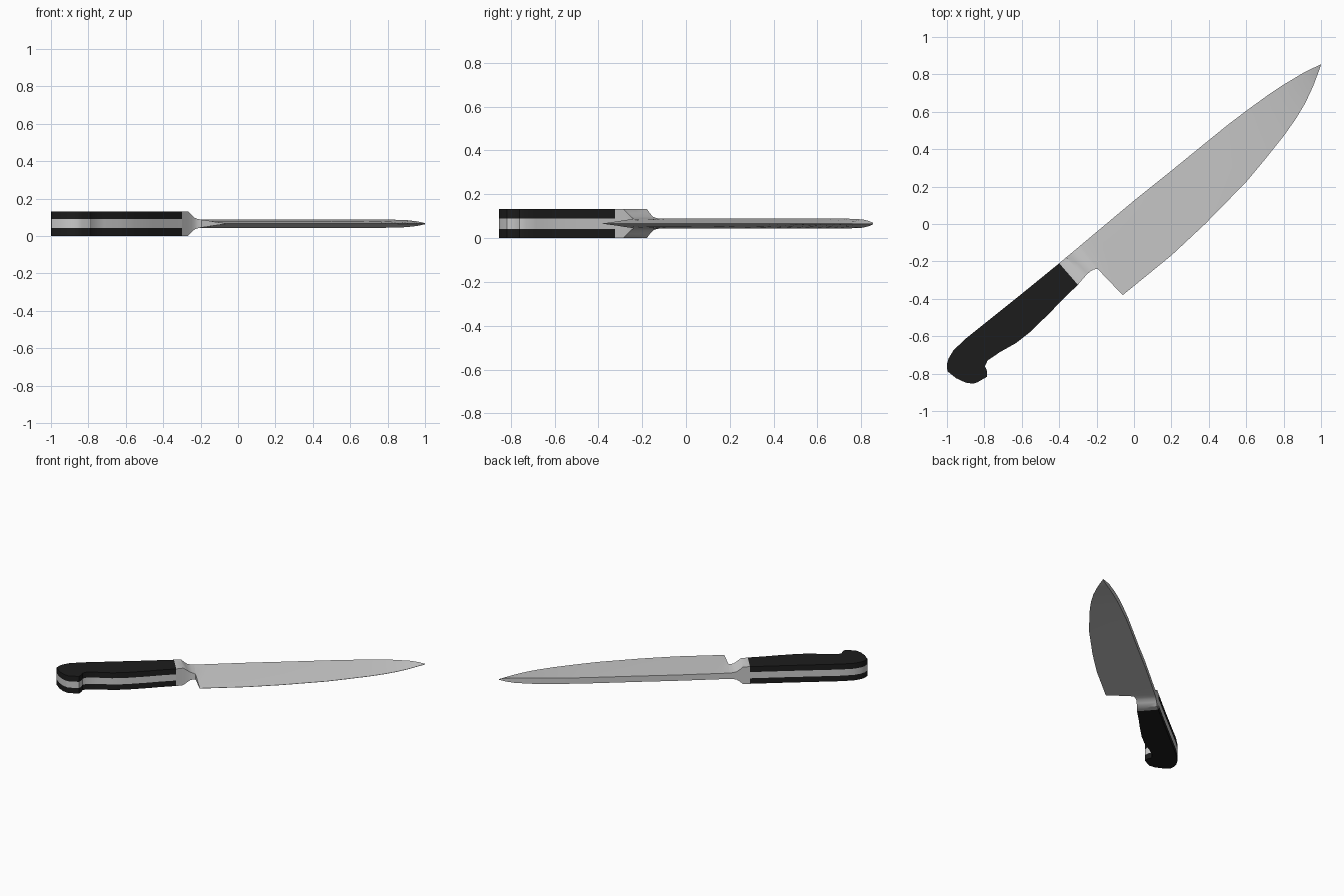
import bpy, bmesh, math
from mathutils import Vector

MID = 0.066  # height of the knife's centre plane

black = bpy.data.materials.new("black_handle")
black.diffuse_color = (0.012, 0.012, 0.012, 1)


def finish(name, bm, angle, mat=None):
    bmesh.ops.recalc_face_normals(bm, faces=bm.faces)
    me = bpy.data.meshes.new(name)
    bm.to_mesh(me)
    bm.free()
    ob = bpy.data.objects.new(name, me)
    bpy.context.collection.objects.link(ob)
    if mat:
        me.materials.append(mat)
    bpy.ops.object.select_all(action='DESELECT')
    ob.select_set(True)
    bpy.context.view_layer.objects.active = ob
    bpy.ops.object.shade_smooth_by_angle(angle=math.radians(angle))
    return ob


def slab(name, outline, z0, z1, mat=None):
    bm = bmesh.new()
    face = bm.faces.new([bm.verts.new((x, y, z0)) for x, y in outline])
    ext = bmesh.ops.extrude_face_region(bm, geom=[face])
    for v in ext["geom"]:
        if isinstance(v, bmesh.types.BMVert):
            v.co.z = z1
    return finish(name, bm, 35, mat)


def loft(name, stations, angle):
    # station: spine x, y, lower edge x, y, half thickness at spine and at edge
    bm = bmesh.new()
    rings = []
    for sx, sy, ex, ey, hs, he in stations:
        a, b = Vector((sx, sy, MID)), Vector((ex, ey, MID))
        hm = 0.55 * max(hs, he) + 0.45 * he
        rows = [(0, hs), (0.5, hm), (1, he)]
        pts = [a.lerp(b, t) + Vector((0, 0, h)) for t, h in rows]
        pts += [a.lerp(b, t) - Vector((0, 0, h)) for t, h in reversed(rows)]
        rings.append([bm.verts.new(p) for p in pts])
    for r, s in zip(rings, rings[1:]):
        for i in range(6):
            j = (i + 1) % 6
            bm.faces.new((r[i], r[j], s[j], s[i]))
    bm.faces.new(rings[0])
    bm.faces.new(rings[-1])
    return finish(name, bm, angle)


# handle: steel tang between two black scales
handle = [(-0.40, -0.21), (-0.60, -0.373), (-0.80, -0.533), (-0.90, -0.613),
          (-0.965, -0.675), (-0.992, -0.72), (-1.0, -0.75), (-0.998, -0.787),
          (-0.95, -0.825), (-0.90, -0.848), (-0.86, -0.854), (-0.835, -0.845),
          (-0.786, -0.817), (-0.786, -0.785), (-0.797, -0.76), (-0.783, -0.73),
          (-0.717, -0.685), (-0.63, -0.636), (-0.556, -0.578), (-0.45, -0.475),
          (-0.38, -0.402), (-0.30, -0.325)]
slab("tang", handle, 0.042, 0.09)
slab("lower_scale", handle, 0.0, 0.042, black)
slab("upper_scale", handle, 0.09, 0.132, black)

# bolster: full handle thickness flaring down to the blade
loft("bolster", [
    (-0.400, -0.210, -0.300, -0.325, 0.066, 0.066),
    (-0.362, -0.178, -0.268, -0.287, 0.066, 0.066),
    (-0.345, -0.164, -0.248, -0.266, 0.046, 0.046),
    (-0.328, -0.150, -0.232, -0.252, 0.031, 0.031),
    (-0.310, -0.135, -0.215, -0.243, 0.025, 0.025),
    (-0.290, -0.118, -0.195, -0.240, 0.0225, 0.021)], 40)

# blade: neck, heel, belly, tip
loft("blade", [
    (-0.290, -0.118, -0.195, -0.240, 0.0225, 0.021),
    (-0.265, -0.097, -0.160, -0.276, 0.0225, 0.016),
    (-0.240, -0.076, -0.125, -0.313, 0.0225, 0.010),
    (-0.215, -0.055, -0.090, -0.349, 0.0225, 0.005),
    (-0.190, -0.034, -0.060, -0.380, 0.0225, 0.001),
    (0.00, 0.125, 0.20, -0.168, 0.0225, 0.001),
    (0.20, 0.285, 0.38, 0.000, 0.0225, 0.001),
    (0.40, 0.448, 0.60, 0.225, 0.0225, 0.001),
    (0.50, 0.529, 0.70, 0.345, 0.0225, 0.001),
    (0.60, 0.605, 0.80, 0.470, 0.0225, 0.001),
    (0.72, 0.692, 0.865, 0.562, 0.0225, 0.001),
    (0.80, 0.745, 0.915, 0.645, 0.022, 0.001),
    (0.90, 0.805, 0.957, 0.735, 0.019, 0.001),
    (0.96, 0.835, 0.980, 0.795, 0.012, 0.001),
    (1.00, 0.854, 0.999, 0.848, 0.003, 0.001)], 35)
